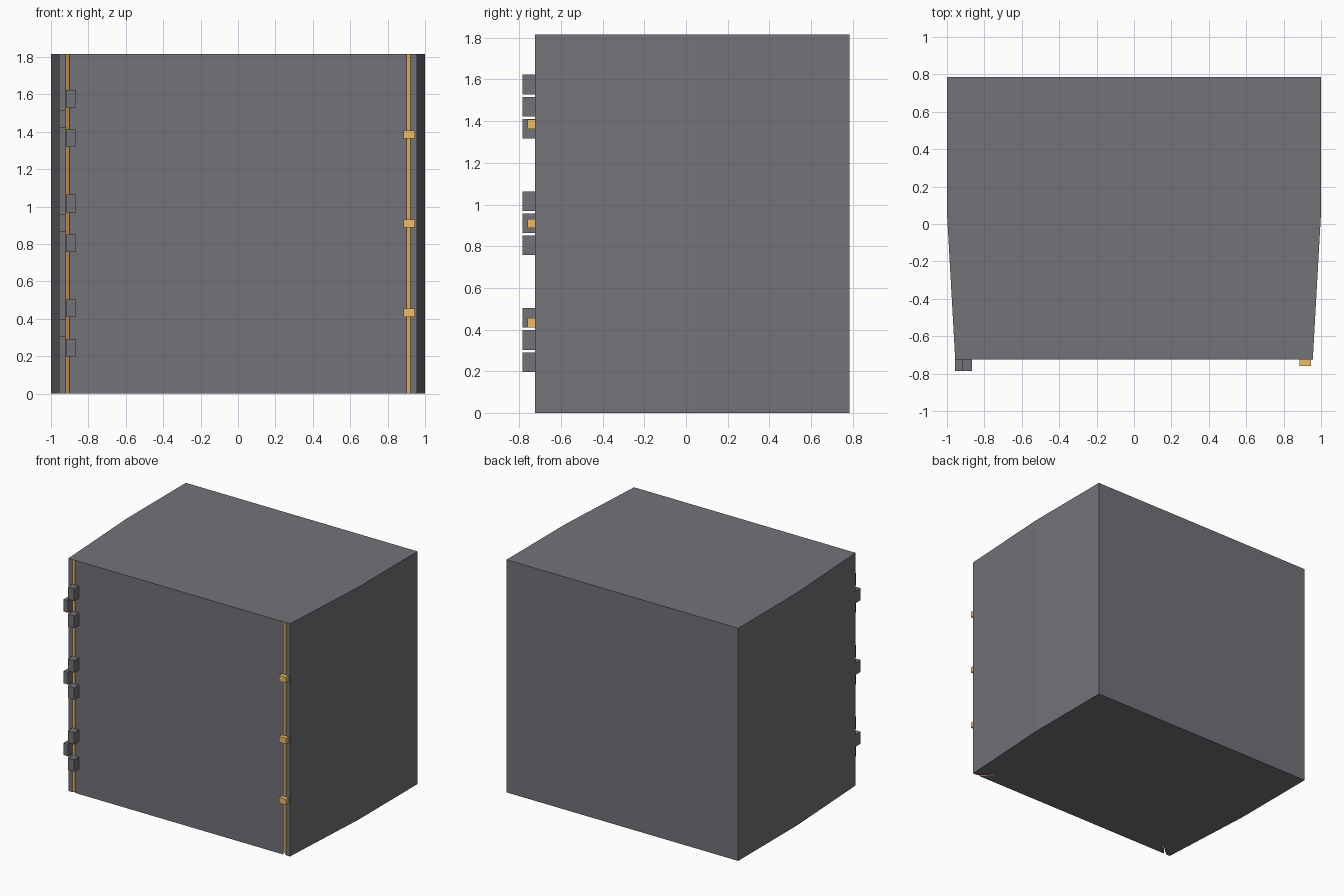
import bpy, bmesh

if "Cube" in bpy.data.objects:
    bpy.data.objects.remove(bpy.data.objects["Cube"])

H = 1.815
FRONT = -0.725

orange = bpy.data.materials.new("orange")
orange.diffuse_color = (0.85, 0.5, 0.15, 1)
orange.use_nodes = True
orange.node_tree.nodes["Principled BSDF"].inputs["Base Color"].default_value = orange.diffuse_color
grey = bpy.data.materials.new("dark_grey")
grey.diffuse_color = (0.17, 0.17, 0.19, 1)
grey.use_nodes = True
grey.node_tree.nodes["Principled BSDF"].inputs["Base Color"].default_value = grey.diffuse_color


def finish(bm, name, mats):
    bmesh.ops.recalc_face_normals(bm, faces=bm.faces)
    me = bpy.data.meshes.new(name)
    bm.to_mesh(me)
    bm.free()
    for m in mats:
        me.materials.append(m)
    ob = bpy.data.objects.new(name, me)
    bpy.context.collection.objects.link(ob)
    return ob


def box(name, x0, x1, y0, y1, zc, h, mat):
    bm = bmesh.new()
    bmesh.ops.create_cube(bm, size=1)
    bmesh.ops.scale(bm, vec=(x1 - x0, y1 - y0, h), verts=bm.verts)
    bmesh.ops.translate(bm, vec=((x0 + x1) / 2, (y0 + y1) / 2, zc), verts=bm.verts)
    return finish(bm, name, [mat])


# Cabinet body: mirrored plan outline with a slanted door gap near each front corner
half = [(0.90, FRONT), (0.806, -0.642), (0.822, -0.637), (0.921, FRONT),
        (0.956, FRONT), (1.0, 0.06), (1.0, 0.785)]
outline = half + [(-x, y) for x, y in reversed(half)]
n = len(outline)
bm = bmesh.new()
low = [bm.verts.new((x, y, 0)) for x, y in outline]
high = [bm.verts.new((x, y, H)) for x, y in outline]
bm.faces.new(low[::-1])
bm.faces.new(high)
for i in range(n):
    j = (i + 1) % n
    f = bm.faces.new((low[i], low[j], high[j], high[i]))
    # orange walls inside the door gaps
    if i < 3 or n - 5 < i < n - 1:
        f.material_index = 1
# triangulate the concave caps cleanly
caps = [f for f in bm.faces if len(f.verts) > 4]
bmesh.ops.triangulate(bm, faces=caps)
finish(bm, "cabinet_body", [grey, orange])

# Hinges on the left: one body knuckle between two door knuckles
for z in (1.47, 0.91, 0.35):
    box("hinge_body_knuckle", -0.957, -0.919, -0.785, FRONT, z, 0.094, grey)
    for s in (-1, 1):
        box("hinge_door_knuckle", -0.919, -0.865, -0.785, FRONT, z + s * 0.106, 0.094, grey)

# Latches on the right, bridging the door gap
for z in (1.385, 0.909, 0.433):
    box("latch", 0.886, 0.946, -0.76, FRONT, z, 0.045, orange)
